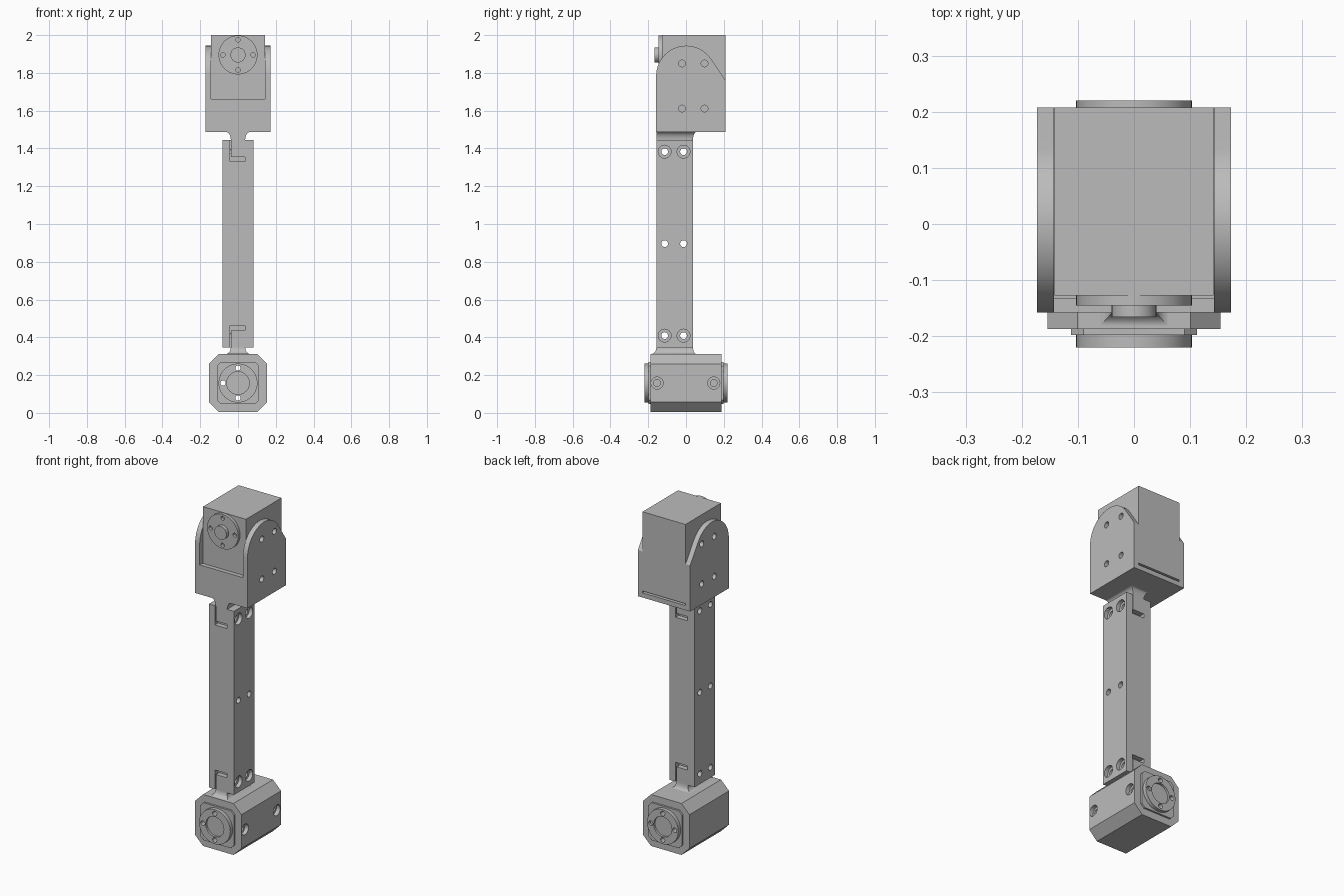
import bpy, bmesh
from math import pi, sin, cos, radians
from mathutils import Matrix, Vector

cube = bpy.data.objects.get("Cube")
if cube:
    bpy.data.objects.remove(cube, do_unlink=True)

grey = bpy.data.materials.new("machined_grey")
grey.use_nodes = True
GREY = (0.5, 0.5, 0.5, 1)
grey.diffuse_color = GREY
grey.node_tree.nodes["Principled BSDF"].inputs["Base Color"].default_value = GREY


def finish(name, bm):
    bmesh.ops.recalc_face_normals(bm, faces=bm.faces)
    mesh = bpy.data.meshes.new(name)
    bm.to_mesh(mesh)
    bm.free()
    mesh.materials.append(grey)
    obj = bpy.data.objects.new(name, mesh)
    bpy.context.collection.objects.link(obj)
    return obj


def loft(name, rings):
    """Skin a list of equal-length point rings and cap both ends."""
    bm = bmesh.new()
    rows = [[bm.verts.new(p) for p in ring] for ring in rings]
    n = len(rows[0])
    for low, high in zip(rows, rows[1:]):
        for i in range(n):
            j = (i + 1) % n
            bm.faces.new((low[i], low[j], high[j], high[i]))
    bm.faces.new(rows[0])
    bm.faces.new(rows[-1])
    return finish(name, bm)


def prism(name, points, axis, a, b):
    """Extrude a 2D outline: (y, z) along x, or (x, z) along y."""
    if axis == "x":
        return loft(name, [[(t, u, v) for u, v in points] for t in (a, b)])
    return loft(name, [[(u, t, v) for u, v in points] for t in (a, b)])


def box(name, x, y, z):
    return prism(name, [(x[0], z[0]), (x[1], z[0]), (x[1], z[1]), (x[0], z[1])], "y", *y)


def disc(name, u, v, r, axis, a, b, sides=32):
    ring = [(u + r * cos(2 * pi * i / sides), v + r * sin(2 * pi * i / sides)) for i in range(sides)]
    return prism(name, ring, axis, a, b)


def chamfered(half, cut, zc):
    h, k = half, half - cut
    return [(x, zc + z) for x, z in
            ((k, -h), (h, -k), (h, k), (k, h), (-k, h), (-h, k), (-h, -k), (-k, -h))]


def carve(target, cutters):
    for cutter in cutters:
        mod = target.modifiers.new("cut", "BOOLEAN")
        mod.operation, mod.solver, mod.object = "DIFFERENCE", "EXACT", cutter
        bpy.context.view_layer.objects.active = target
        bpy.ops.object.modifier_apply(modifier=mod.name)
        bpy.data.objects.remove(cutter, do_unlink=True)
    return target


# Lower joint housing: octagonal body with screw pockets on one side
ZL = 0.158
body = prism("lower_housing", chamfered(0.154, 0.053, ZL), "y", -0.187, 0.187)
pockets = []
for y in (-0.153, 0.147):
    pockets += [disc("c", y, ZL, 0.032, "x", 0.13, 0.2), disc("c", y, ZL, 0.018, "x", 0.08, 0.2)]
HOLES = [(0, 0.079), (0, -0.079), (-0.079, 0)]


def through_holes():
    return [disc("c", x, ZL + z, 0.014, "y", -0.3, 0.3, 16) for x, z in HOLES]


carve(body, pockets + through_holes())

# End plates and output rings on both ends of the housing
for side, s in (("front", -1), ("back", 1)):
    plate = prism(side + "_end_plate", chamfered(0.112, 0.022, ZL), "y", s * 0.186, s * 0.198)
    carve(plate, through_holes())
    ring = disc(side + "_output_ring", 0, ZL, 0.103, "y", s * 0.197, s * 0.22, 48)
    extra = [disc("c", 0, ZL, 0.06, "y", s * 0.207, s * 0.3, 40)]
    if s > 0:
        extra.append(disc("c", 0.079, ZL, 0.014, "y", 0.205, 0.3, 16))
    carve(ring, extra + through_holes())

# Link bar with clamp slits, counterbored end holes and plain middle holes
Z0, Z1 = 0.347, 1.445
MID = (Z0 + Z1) / 2
Y0, Y1 = -0.157, 0.037
link = box("link_bar", (-0.083, 0.083), (Y0, Y1), (Z0, Z1))
cuts = []
for s in (-1, 1):
    for y in (-0.113, -0.013):
        z = MID + s * 0.487
        cuts += [disc("c", y, z, 0.018, "x", -0.2, 0.2, 24), disc("c", y, z, 0.034, "x", 0.06, 0.2)]
    slot_z = sorted((MID + s * 0.434, MID + s * 0.459))
    slit_z = sorted((MID + s * 0.434, MID + s * 0.7))
    for f, depth in ((1, (-0.3, Y0 + 0.03)), (-1, (Y1 - 0.03, 0.3))):
        cuts.append(box("c", sorted((-0.043 * f, 0.037 * f)), depth, slot_z))
        cuts.append(box("c", sorted((-0.043 * f, -0.037 * f)), depth, slit_z))
for y in (-0.113, -0.013):
    cuts.append(disc("c", y, MID, 0.018, "x", -0.2, 0.2, 24))
carve(link, cuts)


# Flared necks between the link and the joints
def neck(name, z_link, z_body, front_flare):
    rings = []
    for i in range(7):
        a = i / 6 * pi / 2
        z = z_link + (z_body - z_link) * sin(a)
        k = 1 - cos(a)
        x, f, b = 0.038 + 0.028 * k, Y0 - front_flare * k, Y1 + 0.02 * k
        rings.append([(-x, f, z), (x, f, z), (x, b, z), (-x, b, z)])
    return loft(name, rings)


neck("upper_neck", Z1, 1.488, 0)
neck("lower_neck", Z0, 0.311, 0.03)

# Upper bracket: floor, front plate and two arched cheeks
FLOOR, FRONT, BACK = 1.487, -0.158, 0.208
box("bracket_floor", (-0.172, 0.172), (FRONT, BACK), (FLOOR, 1.515))
box("bracket_front", (-0.172, 0.172), (FRONT, -0.132), (FLOOR, 1.663))
arch = [(FRONT, FLOOR), (BACK, FLOOR), (BACK, 1.763)]
for i in range(25):
    a = radians(33 + (180 - 33) * i / 24)
    arch.append((0.001 + 0.159 * cos(a), 1.785 + 0.159 * sin(a)))
for side, s in (("left", 1), ("right", -1)):
    cheek = prism(side + "_cheek", arch, "x", s * 0.143, s * 0.173)
    carve(cheek, [disc("c", y, z, 0.018, "x", s * 0.1, s * 0.25, 24)
                  for y in (-0.021, 0.098) for z in (1.611, 1.85)])

# Upper motor with its horn
box("upper_motor", (-0.142, 0.142), (-0.127, BACK), (1.526, 2.0))
ZH = 1.895
horn = disc("motor_horn", 0, ZH, 0.103, "y", -0.145, -0.126, 48)
carve(horn, [disc("c", 0.08 * cos(i * pi / 2), ZH + 0.08 * sin(i * pi / 2), 0.012, "y", -0.2, -0.128, 16)
             for i in range(4)])
disc("horn_hub", 0, ZH, 0.04, "y", -0.166, -0.144, 32)

# Smooth round walls while keeping hard edges
bpy.ops.object.select_all(action="DESELECT")
for obj in bpy.context.collection.objects:
    if obj.type == "MESH" and grey.name in obj.data.materials:
        obj.select_set(True)
        bpy.context.view_layer.objects.active = obj
bpy.ops.object.shade_smooth_by_angle(angle=radians(30))
